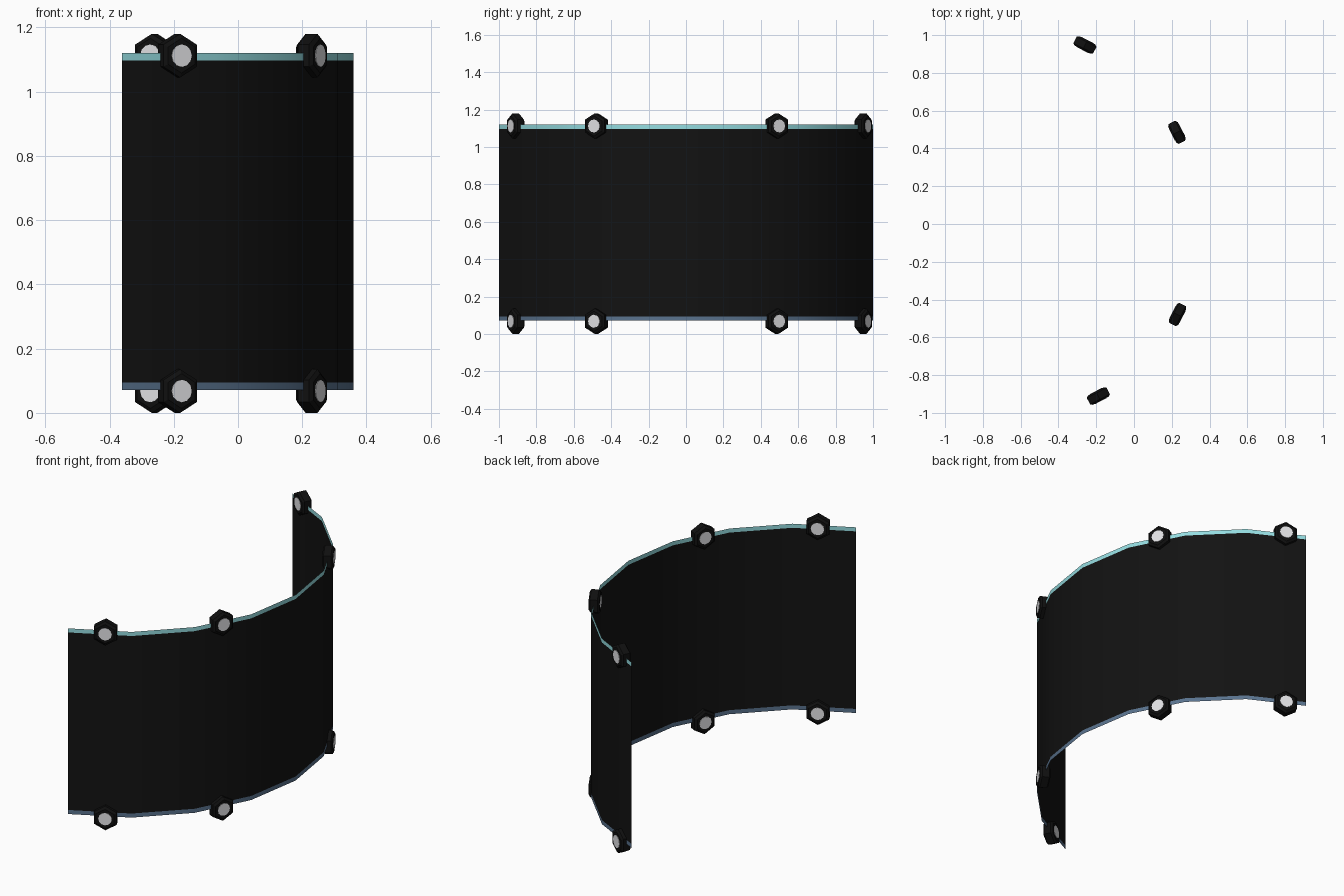
import bpy, bmesh, math
from mathutils import Matrix, Vector

if "Cube" in bpy.data.objects:
    bpy.data.objects.remove(bpy.data.objects["Cube"])


def material(name, rgb):
    m = bpy.data.materials.new(name)
    m.diffuse_color = (*rgb, 1)
    m.use_nodes = True
    m.node_tree.nodes["Principled BSDF"].inputs["Base Color"].default_value = m.diffuse_color
    return m


BLACK = material("panel black", (0.006, 0.006, 0.006))
NUT = material("nut black", (0.005, 0.005, 0.005))
TEAL = material("light teal", (0.30, 0.72, 0.75))
SLATE = material("slate blue", (0.10, 0.17, 0.27))
GREY = material("pale grey", (0.76, 0.76, 0.78))

R, CX, SEGS = 1.054, -0.694, 8          # arc radius, centre and facets
HALF = math.asin(1 / R)
STEP = 2 * HALF / SEGS
Z_LOW, Z_HIGH = 0.068, 1.112            # bolt rows


def finish(name, bm, mats):
    mesh = bpy.data.meshes.new(name)
    bm.to_mesh(mesh)
    bm.free()
    for m in mats:
        mesh.materials.append(m)
    ob = bpy.data.objects.new(name, mesh)
    bpy.context.collection.objects.link(ob)
    return ob


def loft(bm, rings):
    """Bridge closed rings of points and cap both ends."""
    loops = [[bm.verts.new(p) for p in ring] for ring in rings]
    n = len(loops[0])
    for a, b in zip(loops, loops[1:]):
        for i in range(n):
            j = (i + 1) % n
            bm.faces.new((a[i], a[j], b[j], b[i]))
    bm.faces.new(loops[0][::-1])
    bm.faces.new(loops[-1])
    bmesh.ops.recalc_face_normals(bm, faces=bm.faces)


def rings(profile, sides):
    """Rings round the local x axis, first point straight up."""
    return [[(x, r * math.sin(2 * math.pi * i / sides), r * math.cos(2 * math.pi * i / sides))
             for i in range(sides)] for x, r in profile]


# Curved panel: a thin sheet with a coloured band along each edge
bm = bmesh.new()
levels = [0.071, 0.094, 1.097, 1.120]
columns = []
for i in range(SEGS + 1):
    a = -HALF + i * STEP
    columns.append([bm.verts.new((CX + R * math.cos(a), R * math.sin(a), z)) for z in levels])
for c, d in zip(columns, columns[1:]):
    for k in range(3):
        f = bm.faces.new((c[k], d[k], d[k + 1], c[k + 1]))
        f.material_index = (1, 0, 2)[k]
        f.smooth = True
finish("curved_panel", bm, (BLACK, SLATE, TEAL))

# Bolts: facet number from the middle, and slide along that facet
spots = [(1.5, 0.05), (0.5, 0.017), (-0.5, -0.010), (-1.5, 0.030)]
facets = {1.5: 3.5, 0.5: 1.5, -0.5: -1.5, -1.5: -3.5}
for n, (key, slide) in enumerate(spots, 1):
    a = facets[key] * STEP
    r = R * math.cos(STEP / 2)
    for row, z in (("lower", Z_LOW), ("upper", Z_HIGH)):
        pos = Vector((CX + r * math.cos(a) - slide * math.sin(a),
                      r * math.sin(a) + slide * math.cos(a), z))
        place = Matrix.Translation(pos) @ Matrix.Rotation(a, 4, 'Z')
        # chamfered hexagonal nut
        bm = bmesh.new()
        loft(bm, rings([(-0.028, 0.054), (-0.019, 0.068), (0.019, 0.068), (0.028, 0.054)], 6))
        finish(f"{row}_nut_{n}", bm, [NUT]).matrix_world = place
        # round pin showing on both faces of the nut
        bm = bmesh.new()
        loft(bm, rings([(-0.030, 0.035), (0.030, 0.035)], 12))
        finish(f"{row}_pin_{n}", bm, [GREY]).matrix_world = place
